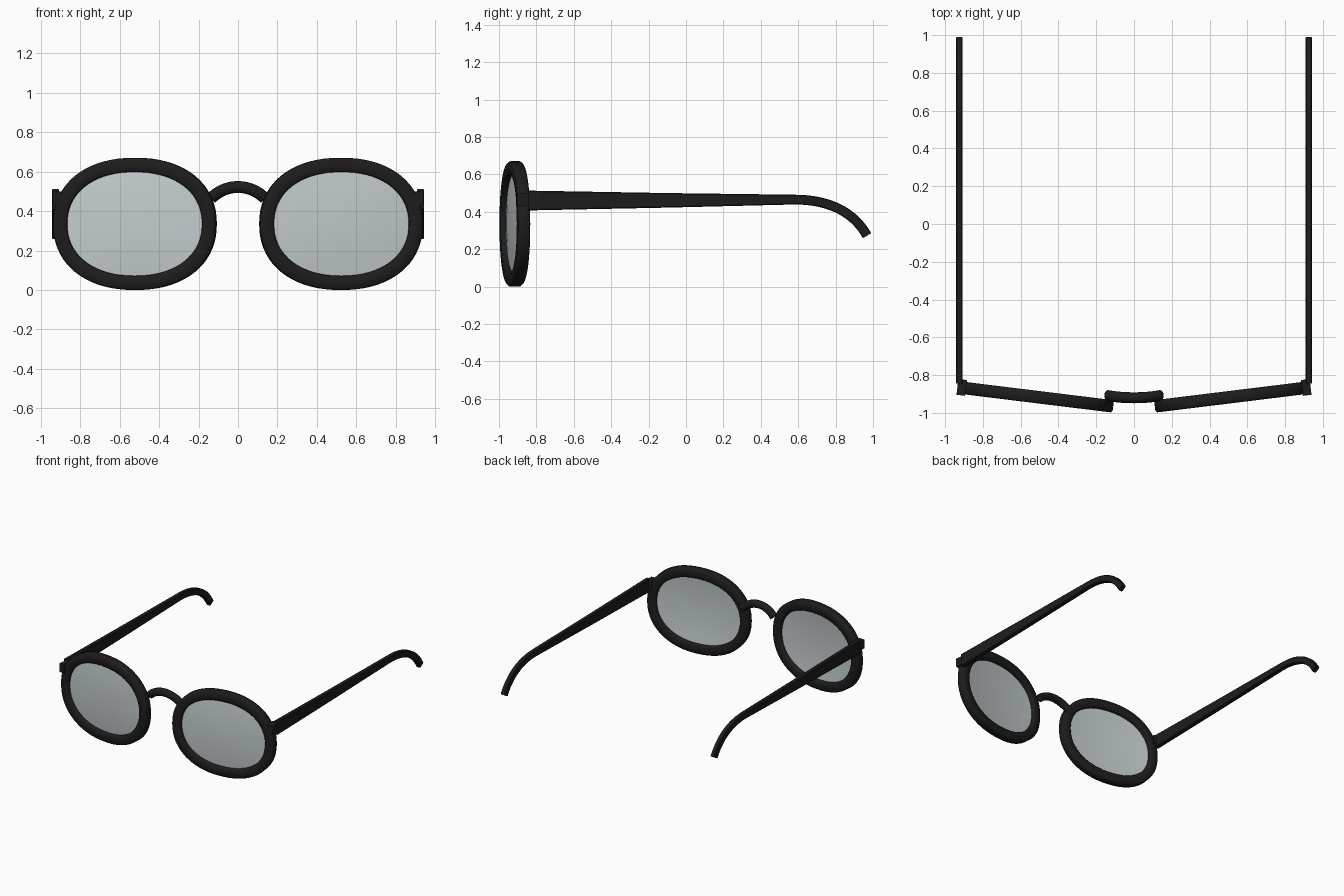
import bpy, bmesh, math
from mathutils import Vector, Matrix
from mathutils.geometry import interpolate_bezier

if "Cube" in bpy.data.objects:
    bpy.data.objects.remove(bpy.data.objects["Cube"])


def material(name, color):
    m = bpy.data.materials.new(name)
    m.diffuse_color = color
    m.use_nodes = True
    m.node_tree.nodes["Principled BSDF"].inputs["Base Color"].default_value = m.diffuse_color
    return m


black = material("black_plastic", (0.012, 0.012, 0.012, 1))
glass = material("tinted_glass", (0.55, 0.6, 0.62, 0.5))


def loft(name, rings, mat, closed=False, mirror=True, angle=35):
    """Skin a list of equal-sized point rings; cap the ends unless closed."""
    bm = bmesh.new()
    vs = [[bm.verts.new(p) for p in r] for r in rings]
    n = len(rings[0])
    for i in range(len(vs) if closed else len(vs) - 1):
        a, b = vs[i], vs[(i + 1) % len(vs)]
        for j in range(n):
            k = (j + 1) % n
            bm.faces.new((a[j], a[k], b[k], b[j]))
    if not closed:
        bm.faces.new(vs[0])
        bm.faces.new(vs[-1])
    bmesh.ops.recalc_face_normals(bm, faces=bm.faces)
    me = bpy.data.meshes.new(name)
    bm.to_mesh(me)
    bm.free()
    me.materials.append(mat)
    ob = bpy.data.objects.new(name, me)
    bpy.context.collection.objects.link(ob)
    bpy.ops.object.select_all(action='DESELECT')
    ob.select_set(True)
    bpy.context.view_layer.objects.active = ob
    bpy.ops.object.shade_smooth_by_angle(angle=math.radians(angle))
    if mirror:
        ob.modifiers.new("mirror", 'MIRROR')
    return ob


# The fronts are angled back slightly toward the temples
TILT = Matrix.Translation((0.522, -0.915, 0.335)) @ Matrix.Rotation(math.radians(7), 4, 'Z')
SEG = 72


def oval(a, b, y):
    """Slightly squared oval in the plane of the lens."""
    pts = []
    for i in range(SEG):
        t = 2 * math.pi * i / SEG
        c, s = math.cos(t), math.sin(t)
        e = 2 / 2.2
        pts.append(TILT @ Vector((a * math.copysign(abs(c) ** e, c), y,
                                  b * math.copysign(abs(s) ** e, s))))
    return pts


# Rims: chamfered band; first value runs from inner (0) to outer (1) edge
section = [(0, -0.026), (0.1, -0.033), (0.88, -0.033), (1, -0.024),
           (1, 0.024), (0.88, 0.033), (0.1, 0.033), (0, 0.026)]
loft("rim", [oval(0.345 + 0.07 * s, 0.263 + 0.072 * s, y) for s, y in section],
     black, closed=True, angle=50)

# Lenses: thin, gently domed toward the front
dome = [1.0, 0.8, 0.6, 0.4, 0.2, 0.02]
front = [oval(0.35 * r, 0.268 * r, -0.004 - 0.016 * (1 - r * r)) for r in dome]
back = [oval(0.35 * r, 0.268 * r, 0.004 - 0.016 * (1 - r * r)) for r in dome]
loft("lens", front[::-1] + back, glass)

# Bridge: round bar arched up and slightly bowed forward
rings = []
for i in range(21):
    u = -1 + i / 10
    ang = u * math.radians(42)
    r = 0.205
    centre = Vector((r * math.sin(ang), -0.92 + 0.012 * u * u,
                     0.522 - r * (1 - math.cos(ang)) * 1.1))
    out = Vector((math.sin(ang), 0, math.cos(ang)))
    rings.append([centre + out * 0.03 * math.cos(t) + Vector((0, 0.029 * math.sin(t), 0))
                  for t in (2 * math.pi * k / 16 for k in range(16))])
loft("bridge", rings, black, mirror=False)

# Temples: tapered flat arms with a hooked ear end
path = [Vector((-0.845, 0.46)), Vector((-0.1, 0.461))]
path += [p.to_2d() for p in interpolate_bezier(
    Vector((0.58, 0.465, 0)), Vector((0.77, 0.465, 0)),
    Vector((0.90, 0.395, 0)), Vector((0.968, 0.272, 0)), 20)]
rings = []
for i, p in enumerate(path):
    d = (path[min(i + 1, len(path) - 1)] - path[max(i - 1, 0)]).normalized()
    h = max(0.026, 0.053 - 0.027 * (p.x + 0.845) / 1.43)
    n = Vector((-d.y, d.x))
    c = 0.005
    rings.append([(x, p.x + n.x * s, p.y + n.y * s) for x, s in (
        (0.907, h - c), (0.907 + c, h), (0.943 - c, h), (0.943, h - c),
        (0.943, c - h), (0.943 - c, -h), (0.907 + c, -h), (0.907, c - h))])
loft("temple", rings, black)

# Hinge blocks joining rims and temples
turn = Matrix.Translation((0.912, -0.865, 0.464)) @ Matrix.Rotation(math.radians(7), 4, 'Z')
loft("hinge", [[turn @ Vector((x, y, z)) for x, y in (
    (-0.023, -0.042), (0.023, -0.042), (0.023, 0.042), (-0.023, 0.042))]
    for z in (-0.034, 0.034)], black)
